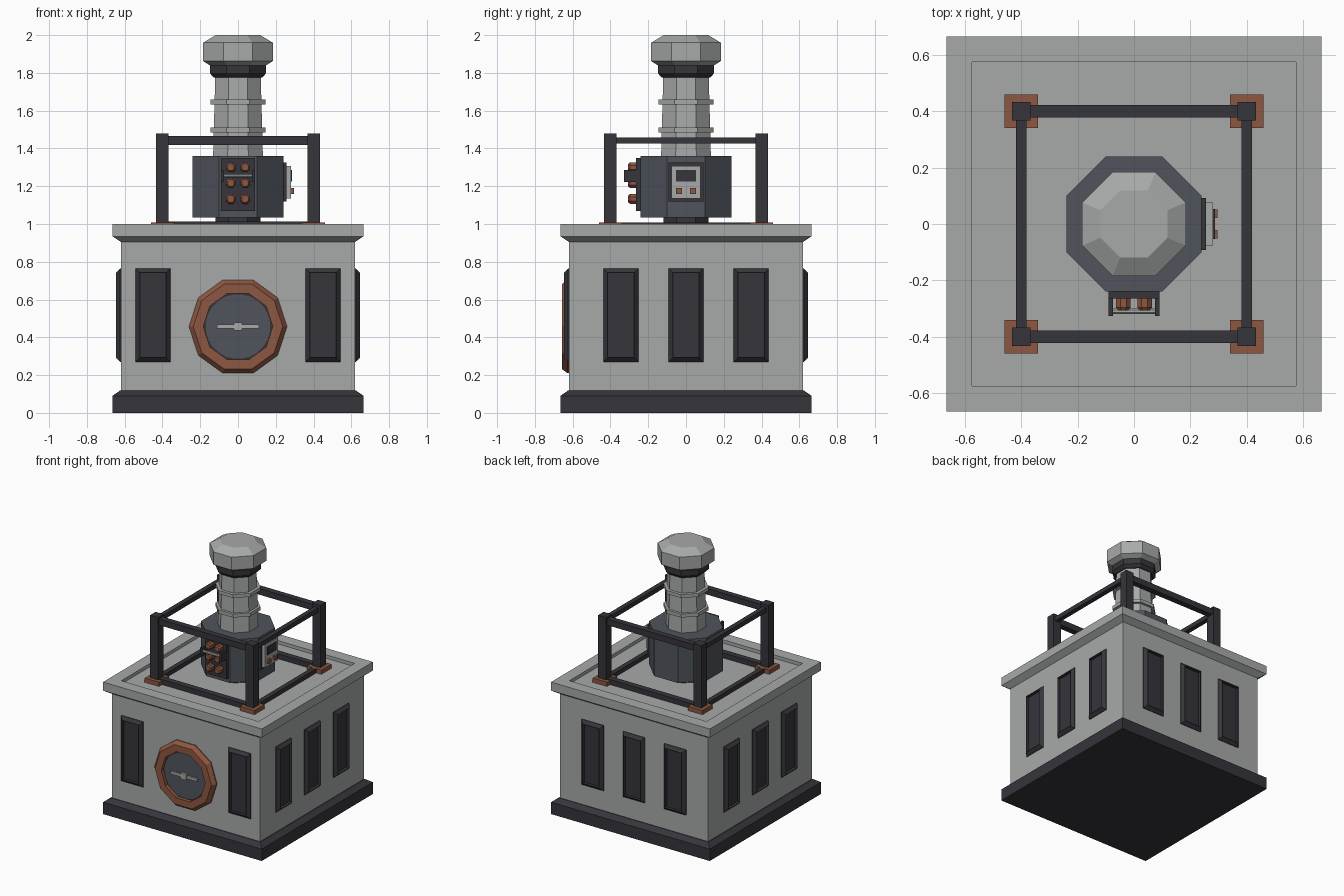
import bpy, bmesh, math
from mathutils import Matrix, Vector

cube = bpy.data.objects.get("Cube")
if cube:
    bpy.data.objects.remove(cube, do_unlink=True)


def material(name, rgb):
    m = bpy.data.materials.new(name)
    m.use_nodes = True
    col = (*rgb, 1)
    m.diffuse_color = col
    m.node_tree.nodes["Principled BSDF"].inputs["Base Color"].default_value = col
    return m


GREY = material("light grey", (0.39, 0.40, 0.40))
DARK = material("dark iron", (0.036, 0.035, 0.044))
SLATE = material("slate blue", (0.08, 0.09, 0.108))
COPPER = material("copper", (0.27, 0.095, 0.053))

# Directions that a part's local z axis can point to
UP = Matrix.Identity(4)
FRONT = Matrix.Rotation(math.pi / 2, 4, "X")
RIGHT = Matrix.Rotation(math.pi / 2, 4, "Z") @ FRONT
BACK = Matrix.Rotation(math.pi, 4, "Z") @ FRONT
LEFT = Matrix.Rotation(-math.pi / 2, 4, "Z") @ FRONT


def finish(name, bm, mat):
    bmesh.ops.recalc_face_normals(bm, faces=bm.faces)
    me = bpy.data.meshes.new(name)
    bm.to_mesh(me)
    bm.free()
    me.materials.append(mat)
    ob = bpy.data.objects.new(name, me)
    bpy.context.collection.objects.link(ob)
    return ob


def loft(name, profile, sides, mat, facing=UP, at=(0, 0, 0), stretch=(0, 0), corner=False):
    """Stack of regular polygons; profile is (distance to flat side, height)."""
    bm = bmesh.new()
    rings = []
    start = 0 if corner else math.pi / sides
    place = Matrix.Translation(at) @ facing
    for a, z in profile:
        r = a / math.cos(math.pi / sides)
        ring = []
        for i in range(sides):
            t = start + 2 * math.pi * i / sides
            x, y = r * math.cos(t), r * math.sin(t)
            p = Vector((x + math.copysign(stretch[0], x), y + math.copysign(stretch[1], y), z))
            ring.append(bm.verts.new(place @ p))
        rings.append(ring)
    for lo, hi in zip(rings, rings[1:]):
        for i in range(sides):
            j = (i + 1) % sides
            bm.faces.new((lo[i], lo[j], hi[j], hi[i]))
    bm.faces.new(rings[0][::-1])
    bm.faces.new(rings[-1])
    return finish(name, bm, mat)


def box(name, x, y, z, mat):
    """Box from its (min, max) range on each axis."""
    bm = bmesh.new()
    bmesh.ops.create_cube(bm, size=1)
    for v in bm.verts:
        v.co = [(lo + hi) / 2 + c * (hi - lo) for c, (lo, hi) in zip(v.co, (x, y, z))]
    return finish(name, bm, mat)


# Cabinet with plinth, flared cornice and sunken top
loft("plinth", [(0.665, 0), (0.665, 0.09), (0.625, 0.118)], 4, DARK)
loft("cabinet", [(0.62, 0.1), (0.62, 0.905), (0.665, 0.935), (0.665, 1.0),
                 (0.575, 1.0), (0.575, 0.975)], 4, GREY)

# Framed vents on all four walls
for side, facing, offsets in (("front", FRONT, (-0.45, 0.45)),
                              ("right", RIGHT, (-0.345, 0, 0.345)),
                              ("back", BACK, (-0.345, 0, 0.345)),
                              ("left", LEFT, (-0.345, 0, 0.345))):
    for off in offsets:
        at = facing @ Vector((off, 0, 0.62)) + Vector((0, 0, 0.517))
        loft(side + "_vent", [(0.0925, -0.005), (0.0925, 0.004), (0.07, 0.026), (0.07, 0.003)],
             4, DARK, facing, at, (0, 0.155))

# Round hatch on the front
hatch = (0, -0.62, 0.457)
loft("hatch_ring", [(0.247, 0), (0.247, 0.008), (0.225, 0.037), (0.175, 0.037), (0.175, 0.002)],
     10, COPPER, FRONT, hatch, corner=True)
loft("hatch_rim", [(0.182, 0), (0.182, 0.01)], 10, DARK, FRONT, hatch, corner=True)
loft("hatch_door", [(0.17, 0), (0.17, 0.016)], 24, SLATE, FRONT, hatch)
box("hatch_handle", (-0.11, 0.11), (-0.65, -0.63), (0.447, 0.467), GREY)
box("hatch_hub", (-0.022, 0.022), (-0.655, -0.63), (0.435, 0.479), GREY)

# Guard frame: posts on copper pads, upper and lower rails
for sx in (-1, 1):
    for sy in (-1, 1):
        x, y = 0.4 * sx, 0.4 * sy
        box("post_pad", (x - 0.06, x + 0.06), (y - 0.06, y + 0.06), (0.97, 1.007), COPPER)
        box("guard_post", (x - 0.033, x + 0.033), (y - 0.033, y + 0.033), (0.98, 1.48), DARK)
for s in (-1, 1):
    c = 0.4 * s
    for z in (1.442, 0.99):
        box("cross_rail", (-0.4, 0.4), (c - 0.023, c + 0.023), (z - 0.023, z + 0.023), DARK)
        box("side_rail", (c - 0.018, c + 0.018), (-0.4, 0.4), (z - 0.017, z + 0.017), DARK)

# Eight-sided housing and chimney
loft("housing_foot", [(0.12, 0.97), (0.12, 1.04)], 8, DARK)
loft("housing", [(0.24, 1.035), (0.24, 1.36)], 8, SLATE)
loft("chimney_pipe", [(0.132, 1.35), (0.12, 1.8)], 8, GREY)
for z in (1.497, 1.645):
    loft("pipe_band", [(0.146, z - 0.013), (0.146, z + 0.013)], 8, GREY)
loft("chimney_collar", [(0.128, 1.775), (0.148, 1.797), (0.148, 1.842)], 8, DARK)
loft("chimney_cap", [(0.145, 1.838), (0.184, 1.862), (0.184, 1.96), (0.118, 2.0)], 8, GREY)

# Lamp panel on the housing front
box("lamp_panel", (-0.09, 0.09), (-0.265, -0.235), (1.07, 1.35), DARK)
for x in (-0.038, 0.038):
    for z in (1.3, 1.217, 1.133):
        loft("lamp", [(0.026, 0), (0.026, 0.034), (0.018, 0.045)], 8, COPPER, FRONT, (x, -0.262, z))
for x in (-0.082, 0.082):
    box("bar_bracket", (x - 0.008, x + 0.008), (-0.327, -0.26), (1.222, 1.285), DARK)
loft("lamp_bar", [(0.01, -0.08), (0.01, 0.08)], 8, GREY, RIGHT, (0, -0.309, 1.256))

# Control box on the housing side
box("control_back", (0.235, 0.256), (-0.093, 0.093), (1.12, 1.325), DARK)
box("control_face", (0.25, 0.28), (-0.077, 0.077), (1.135, 1.308), GREY)
box("control_screen", (0.275, 0.287), (-0.053, 0.053), (1.225, 1.285), DARK)
for y in (-0.037, 0.037):
    box("control_button", (0.275, 0.296), (y - 0.015, y + 0.015), (1.16, 1.19), COPPER)
